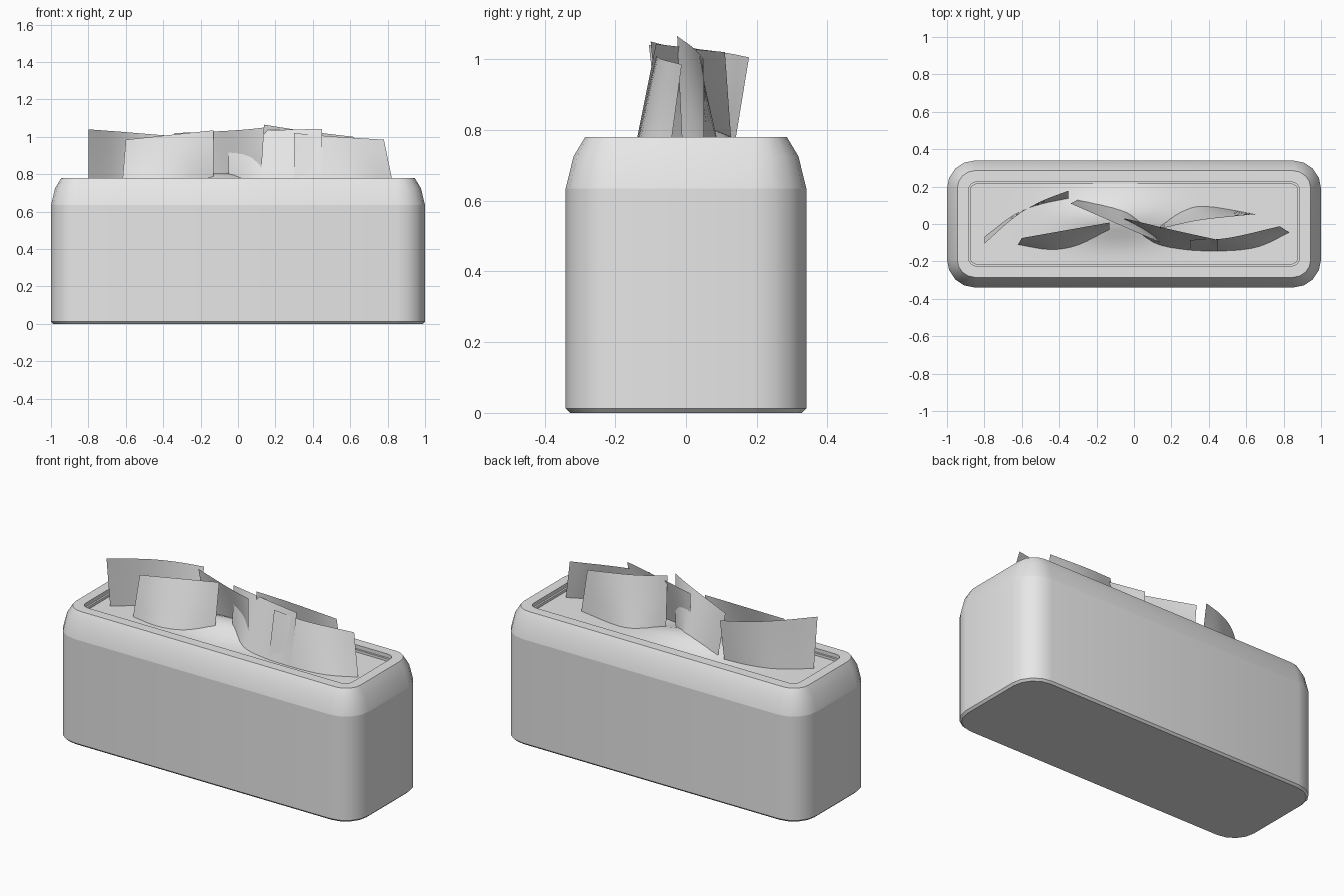
import bpy
import math

if "Cube" in bpy.data.objects:
    bpy.data.objects.remove(bpy.data.objects["Cube"])

grey = bpy.data.materials.new("light_grey")
grey.use_nodes = True
grey.diffuse_color = (0.8, 0.8, 0.8, 1)
grey.node_tree.nodes["Principled BSDF"].inputs["Base Color"].default_value = (0.8, 0.8, 0.8, 1)


def make_object(name, verts, faces, angle=35):
    mesh = bpy.data.meshes.new(name)
    mesh.from_pydata(verts, [], faces)
    mesh.update()
    mesh.materials.append(grey)
    obj = bpy.data.objects.new(name, mesh)
    bpy.context.collection.objects.link(obj)
    bpy.ops.object.select_all(action="DESELECT")
    obj.select_set(True)
    bpy.context.view_layer.objects.active = obj
    bpy.ops.object.shade_smooth_by_angle(angle=math.radians(angle))
    return obj


def rounded_ring(half_x, half_y, radius, z, steps=4):
    """Rounded rectangle, counter-clockwise."""
    ring = []
    for k, (sx, sy) in enumerate([(1, 1), (-1, 1), (-1, -1), (1, -1)]):
        for i in range(steps + 1):
            a = math.pi / 2 * (k + i / steps)
            ring.append((sx * (half_x - radius) + radius * math.cos(a),
                         sy * (half_y - radius) + radius * math.sin(a), z))
    return ring


# Box: one section swept from the base, over the rim, into the recess
section = [(1.0, 0.34, 0.15, inset, z) for inset, z in
           [(0.012, 0), (0, 0.012), (0, 0.635), (0.022, 0.725), (0.055, 0.78)]]
section += [(0.885, 0.225, 0.045, 0, 0.78), (0.885, 0.225, 0.045, 0, 0.757),
            (0.874, 0.214, 0.035, 0, 0.757), (0.874, 0.214, 0.035, 0, 0.73)]
rings = [rounded_ring(hx - d, hy - d, r - d, z) for hx, hy, r, d, z in section]
count = len(rings[0])
verts = [v for ring in rings for v in ring]
faces = [tuple(reversed(range(count))),
         tuple(range(len(verts) - count, len(verts)))]
for j in range(len(rings) - 1):
    for i in range(count):
        n = (i + 1) % count
        faces.append((j * count + i, j * count + n,
                      (j + 1) * count + n, (j + 1) * count + i))
box = make_object("tissue_box", verts, faces)
for edge in box.data.edges:
    zs = [box.data.vertices[v].co.z for v in edge.vertices]
    if all(abs(z - 0.635) < 0.001 or abs(z - 0.78) < 0.001 for z in zs):
        edge.use_edge_sharp = True


def grid_faces(nx, ny):
    return [(j * nx + i, j * nx + i + 1, (j + 1) * nx + i + 1, (j + 1) * nx + i)
            for j in range(ny - 1) for i in range(nx - 1)]


# Soft folded bed filling the recess
nx, ny = 41, 13
bed = []
for j in range(ny):
    for i in range(nx):
        x = 0.874 * (2 * i / (nx - 1) - 1)
        y = 0.214 * (2 * j / (ny - 1) - 1)
        swell = math.exp(-((x + 0.1) / 0.27) ** 2 - ((y - 0.04) / 0.12) ** 2)
        bed.append((x, y, 0.742 + 0.066 * swell))
make_object("tissue_bed", bed, grid_faces(nx, ny), 60)


def smooth_path(points, t):
    """Catmull-Rom position along a short list of points."""
    s = t * (len(points) - 1)
    k = min(int(s), len(points) - 2)
    f = s - k
    p1, p2 = points[k], points[k + 1]
    p0 = points[k - 1] if k else [2 * a - b for a, b in zip(p1, p2)]
    p3 = points[k + 2] if k + 2 < len(points) else [2 * b - a for a, b in zip(p1, p2)]
    return [0.5 * (2 * b + (c - a) * f + (2 * a - 5 * b + 4 * c - d) * f ** 2
                   + (3 * b - a - 3 * c + d) * f ** 3)
            for a, b, c, d in zip(p0, p1, p2, p3)]


def sheet(name, bottom, top, z_start, z_end, nu=13, nv=5):
    """Standing sheet between a lower and an upper edge."""
    pts = []
    for j in range(nv):
        v = j / (nv - 1)
        for i in range(nu):
            u = i / (nu - 1)
            b, t = smooth_path(bottom, u), smooth_path(top, u)
            z = 0.742 + (z_start + (z_end - z_start) * u - 0.742) * v
            pts.append((b[0] + (t[0] - b[0]) * v, b[1] + (t[1] - b[1]) * v, z))
    make_object(name, pts, grid_faces(nu, nv), 60)


# Loose sheets: lower edge, upper edge, height at each end
sheet("back_right_sheet",
      [(-0.8, -0.07), (-0.64, 0.05), (-0.5, 0.105), (-0.35, 0.135)],
      [(-0.8, -0.105), (-0.64, 0.035), (-0.5, 0.12), (-0.35, 0.178)], 1.04, 1.005)
sheet("front_right_sheet",
      [(-0.62, -0.11), (-0.45, -0.137), (-0.3, -0.115), (-0.13, -0.035)],
      [(-0.6, -0.075), (-0.13, 0.008)], 0.985, 1.035)
sheet("middle_sheet",
      [(-0.3, 0.13), (-0.06, 0.09), (0.02, 0.03), (0.12, -0.07)],
      [(-0.34, 0.11), (-0.1, 0.005), (0.05, -0.06), (0.14, -0.1)], 1.02, 1.05)
sheet("back_left_sheet",
      [(0.14, -0.01), (0.25, 0.065), (0.38, 0.095), (0.66, 0.05)],
      [(0.14, -0.025), (0.35, 0.02), (0.62, 0.05)], 1.065, 1.0)
sheet("front_middle_sheet",
      [(-0.05, 0.015), (0.1, -0.1), (0.28, -0.138), (0.45, -0.145)],
      [(-0.05, 0.03), (0.2, -0.03), (0.45, -0.085)], 1.03, 1.043)
sheet("front_left_sheet",
      [(0.3, -0.138), (0.5, -0.143), (0.67, -0.12), (0.83, -0.045)],
      [(0.3, -0.085), (0.5, -0.075), (0.78, -0.012)], 1.02, 0.985)
